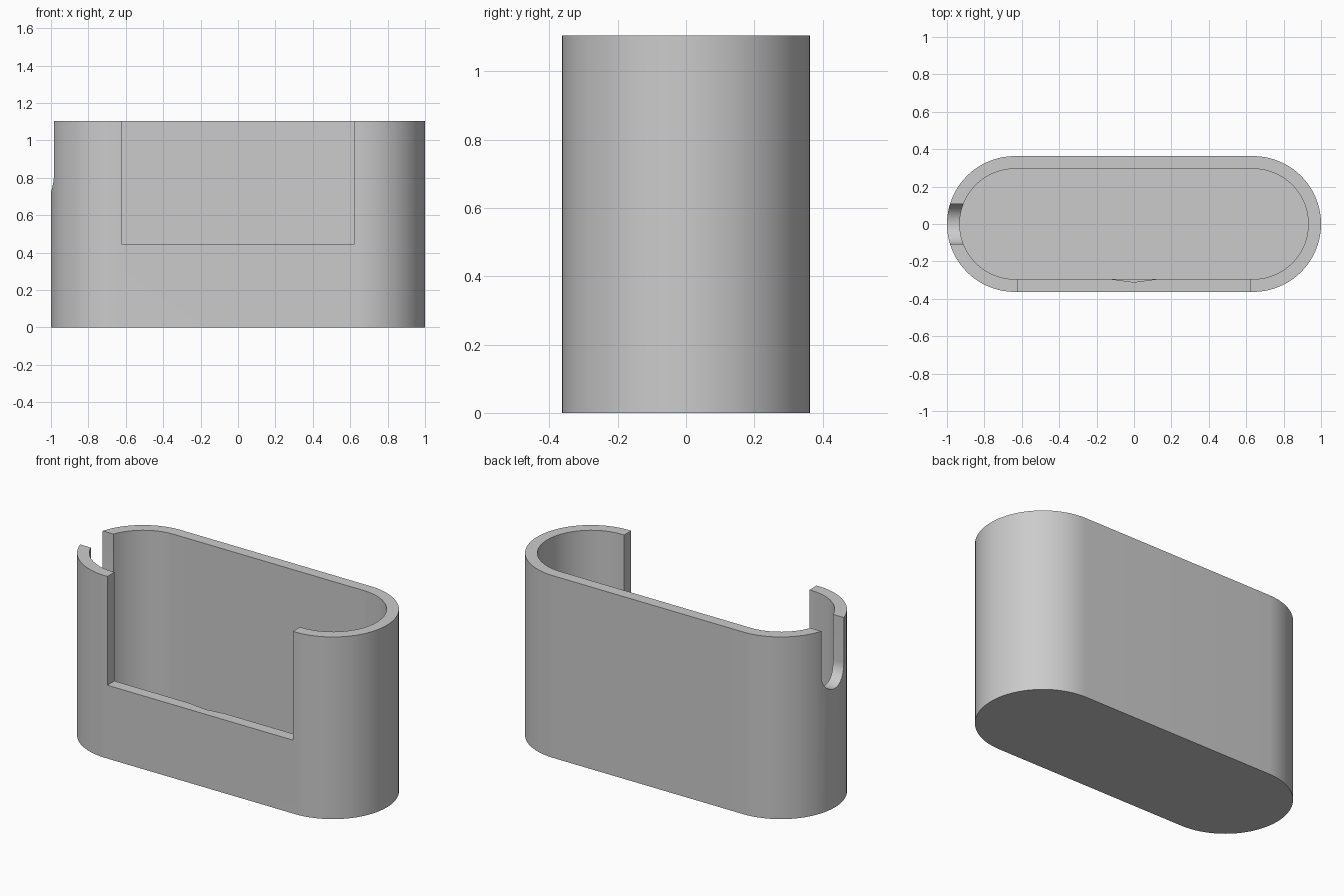
import bpy
import bmesh
from math import cos, sin, pi, radians
from mathutils import Vector

cube = bpy.data.objects.get("Cube")
if cube:
    bpy.data.objects.remove(cube, do_unlink=True)

HEIGHT = 1.105
OUTER_R, INNER_R = 0.363, 0.295
END_X = 1 - OUTER_R          # centre of each rounded end
FLOOR = 0.068
NOTCH_Z = 0.445

grey = bpy.data.materials.new("light grey plastic")
grey.use_nodes = True
colour = (0.6, 0.6, 0.6, 1)
grey.diffuse_color = colour
grey.node_tree.nodes["Principled BSDF"].inputs["Base Color"].default_value = colour


def capsule(half_length, radius, steps=40):
    """Outline of a slot with two semicircular ends."""
    points = []
    for side in (1, -1):
        for i in range(steps + 1):
            a = side * -pi / 2 + pi * i / steps if side == 1 else pi / 2 + pi * i / steps
            points.append((side * half_length + radius * cos(a), radius * sin(a)))
    return points


def prism(name, points, direction):
    """Solid made by sweeping a closed outline along a direction."""
    bm = bmesh.new()
    face = bm.faces.new([bm.verts.new(p) for p in points])
    swept = bmesh.ops.extrude_face_region(bm, geom=[face])["geom"]
    verts = [g for g in swept if isinstance(g, bmesh.types.BMVert)]
    bmesh.ops.translate(bm, verts=verts, vec=Vector(direction))
    bmesh.ops.recalc_face_normals(bm, faces=bm.faces)
    mesh = bpy.data.meshes.new(name)
    bm.to_mesh(mesh)
    bm.free()
    mesh.materials.append(grey)
    obj = bpy.data.objects.new(name, mesh)
    bpy.context.collection.objects.link(obj)
    return obj


def carve(target, cutter):
    """Subtract the cutter, then discard it."""
    cutter.hide_render = True
    mod = target.modifiers.new(cutter.name, "BOOLEAN")
    mod.operation = "DIFFERENCE"
    mod.solver = "EXACT"
    mod.object = cutter
    bpy.context.view_layer.objects.active = target
    bpy.ops.object.modifier_apply(modifier=mod.name)
    bpy.data.objects.remove(cutter, do_unlink=True)


# Rounded outer body
holder = prism("holder_body", [(x, y, 0) for x, y in capsule(END_X, OUTER_R)], (0, 0, HEIGHT))

# Hollow inside, leaving a floor
carve(holder, prism("cavity_cutter",
                    [(x, y, FLOOR) for x, y in capsule(END_X, INNER_R)], (0, 0, 2)))

# Wide opening in the front wall
w = 0.622
carve(holder, prism("front_opening_cutter",
                    [(-w, -0.5, NOTCH_Z), (w, -0.5, NOTCH_Z), (w, -0.2, NOTCH_Z), (-w, -0.2, NOTCH_Z)],
                    (0, 0, 2)))

# Shallow groove inside the front wall
carve(holder, prism("groove_cutter",
                    [(-0.12, -INNER_R, 0.2), (0, -0.311, 0.2), (0.12, -INNER_R, 0.2), (0, -0.2, 0.2)],
                    (0, 0, 1)))

# Round-bottomed slot through the right end
carve(holder, prism("end_slot_cutter",
                    [(-1.2, y, z + 1.13) for z, y in capsule(0.3, 0.108, 24)], (0.5, 0, 0)))

# Smooth curved walls with sharp rims
bpy.ops.object.select_all(action="DESELECT")
holder.select_set(True)
bpy.context.view_layer.objects.active = holder
bpy.ops.object.shade_smooth_by_angle(angle=radians(30))
